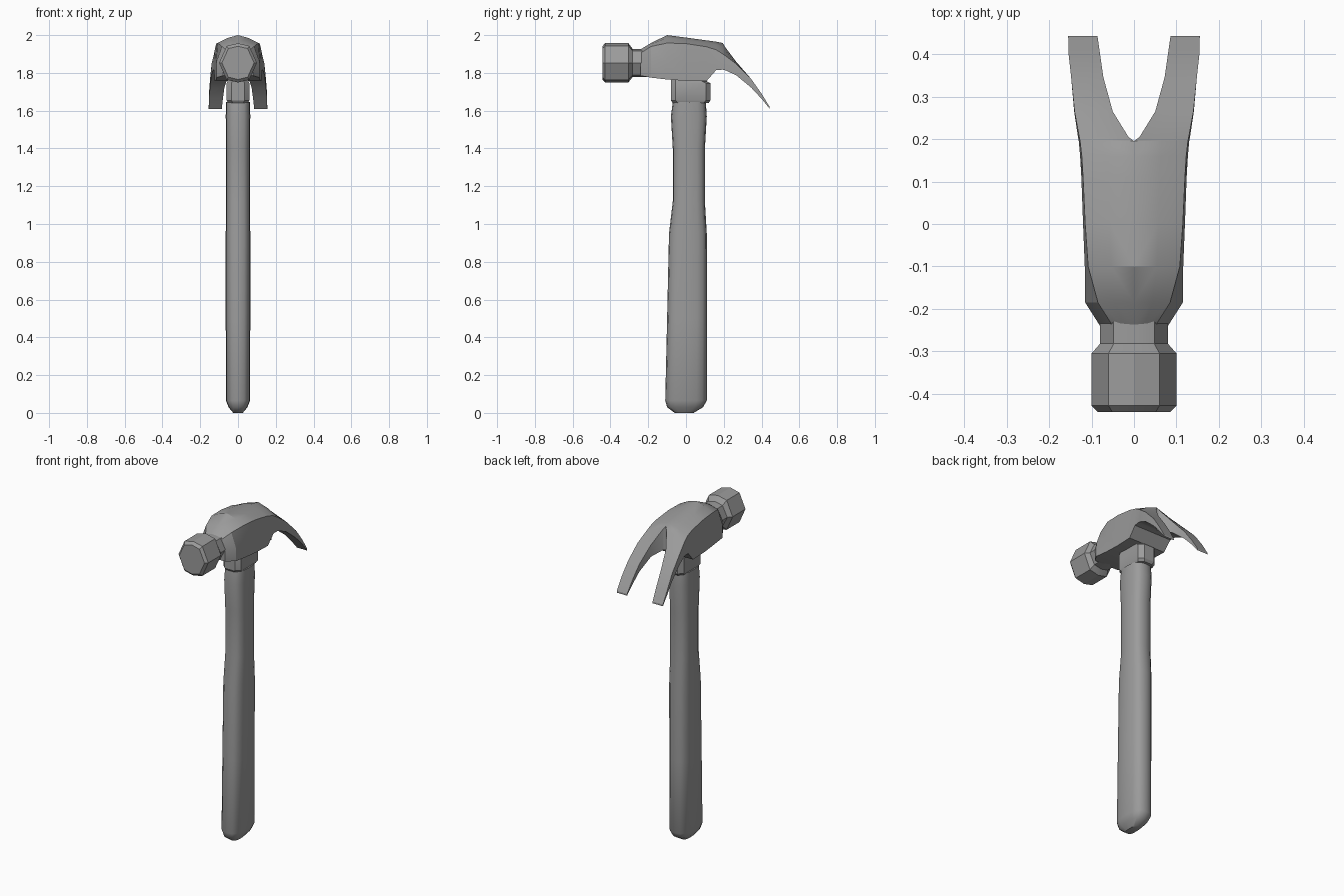
import bpy
import bmesh
from math import radians, cos, sin, pi, copysign

cube = bpy.data.objects.get("Cube")
if cube:
    bpy.data.objects.remove(cube, do_unlink=True)

GREY = (0.33, 0.33, 0.33, 1)
mat = bpy.data.materials.new("plain grey")
mat.use_nodes = True
mat.diffuse_color = GREY
mat.node_tree.nodes["Principled BSDF"].inputs["Base Color"].default_value = GREY


def loft(name, rings, angle=30, mirror=False):
    """Skin a list of equal-length closed rings and cap both ends."""
    bm = bmesh.new()
    loops = [[bm.verts.new(p) for p in ring] for ring in rings]
    n = len(loops[0])
    for a, b in zip(loops, loops[1:]):
        for i in range(n):
            j = (i + 1) % n
            bm.faces.new((a[i], a[j], b[j], b[i]))
    bm.faces.new(loops[0][::-1])
    bm.faces.new(loops[-1])
    bmesh.ops.recalc_face_normals(bm, faces=bm.faces)
    if mirror:
        # open the half along the centre plane
        inner = [f for f in bm.faces if all(abs(v.co.x) < 1e-5 for v in f.verts)]
        bmesh.ops.delete(bm, geom=inner, context='FACES')
    mesh = bpy.data.meshes.new(name)
    bm.to_mesh(mesh)
    bm.free()
    mesh.materials.append(mat)
    ob = bpy.data.objects.new(name, mesh)
    bpy.context.collection.objects.link(ob)
    if mirror:
        ob.modifiers.new("mirror", 'MIRROR').use_clip = True
    bpy.ops.object.select_all(action='DESELECT')
    ob.select_set(True)
    bpy.context.view_layer.objects.active = ob
    bpy.ops.object.shade_smooth_by_angle(angle=radians(angle))
    return ob


def rounded(z, half_x, y0, y1, sides=16):
    """Superellipse ring at height z."""
    def power(v):
        return copysign(abs(v) ** 0.7, v)
    ring = []
    for i in range(sides):
        t = 2 * pi * i / sides
        ring.append((half_x * power(cos(t)),
                     (y0 + y1) / 2 + (y1 - y0) / 2 * power(sin(t)), z))
    return ring


# handle: z, half width, front y, back y
handle = [(0.0, 0.025, -0.06, 0.04), (0.03, 0.05, -0.1, 0.09),
          (0.065, 0.064, -0.11, 0.11), (0.5, 0.065, -0.1, 0.11),
          (0.95, 0.065, -0.09, 0.11), (1.12, 0.063, -0.07, 0.1),
          (1.4, 0.063, -0.07, 0.1), (1.57, 0.065, -0.08, 0.11),
          (1.645, 0.064, -0.07, 0.105)]
loft("handle", [rounded(*h) for h in handle], 40)


def chamfered(z, hx, y0, y1, c):
    return [(hx, y0 + c, z), (hx, y1 - c, z), (hx - c, y1, z), (c - hx, y1, z),
            (-hx, y1 - c, z), (-hx, y0 + c, z), (c - hx, y0, z), (hx - c, y0, z)]


# socket between handle and head
socket = [(1.64, 0.052, -0.07, 0.12), (1.655, 0.06, -0.08, 0.13),
          (1.745, 0.06, -0.08, 0.13), (1.755, 0.055, -0.08, 0.11),
          (1.83, 0.055, -0.08, 0.11)]
loft("socket", [chamfered(*s, 0.025) for s in socket])


def octagon(y, hx, hz, zc=1.853):
    """Ring pointed at the sides, with a slight peak top and bottom."""
    q = [(1, 0), (0.6, 0.86), (0, 1), (-0.6, 0.86),
         (-1, 0), (-0.6, -0.86), (0, -1), (0.6, -0.86)]
    return [(hx * x, y, zc + hz * z) for x, z in q]


# striking face and its neck
poll = [(-0.443, 0.085, 0.088), (-0.428, 0.1, 0.104), (-0.305, 0.1, 0.104),
        (-0.282, 0.08, 0.074), (-0.2, 0.08, 0.074)]
loft("striking_face", [octagon(*p) for p in poll], 25)

# head body and claw, as half rings:
# y, inner x, top z, shoulder x, shoulder z, side x, bottom z
head = [(-0.24, 0, 1.925, 0.05, 1.905, 0.08, 1.785),
        (-0.185, 0, 1.958, 0.085, 1.94, 0.115, 1.775),
        (-0.1, 0, 2.0, 0.108, 1.958, 0.116, 1.765),
        (0.0, 0, 1.987, 0.115, 1.955, 0.12, 1.758),
        (0.11, 0, 1.972, 0.12, 1.938, 0.124, 1.758),
        (0.16, 0, 1.965, 0.123, 1.922, 0.127, 1.815),
        (0.195, 0, 1.958, 0.127, 1.9, 0.13, 1.817),
        (0.205, 0.013, 1.94, 0.129, 1.893, 0.132, 1.815),
        (0.265, 0.05, 1.86, 0.14, 1.848, 0.141, 1.788),
        (0.345, 0.072, 1.768, 0.148, 1.768, 0.148, 1.722),
        (0.4, 0.08, 1.69, 0.154, 1.69, 0.154, 1.663),
        (0.443, 0.086, 1.62, 0.155, 1.62, 0.155, 1.61)]


def half_ring(y, inner, top, sx, sz, side, bottom):
    mid = bottom + (sz - bottom) * 0.5
    return [(inner, y, top), (inner + (sx - inner) * 0.5, y, top * 0.65 + sz * 0.35),
            (sx, y, sz), (side, y, mid), (side, y, bottom), (inner, y, bottom)]


loft("head_and_claw", [half_ring(*h) for h in head], 25, mirror=True)
